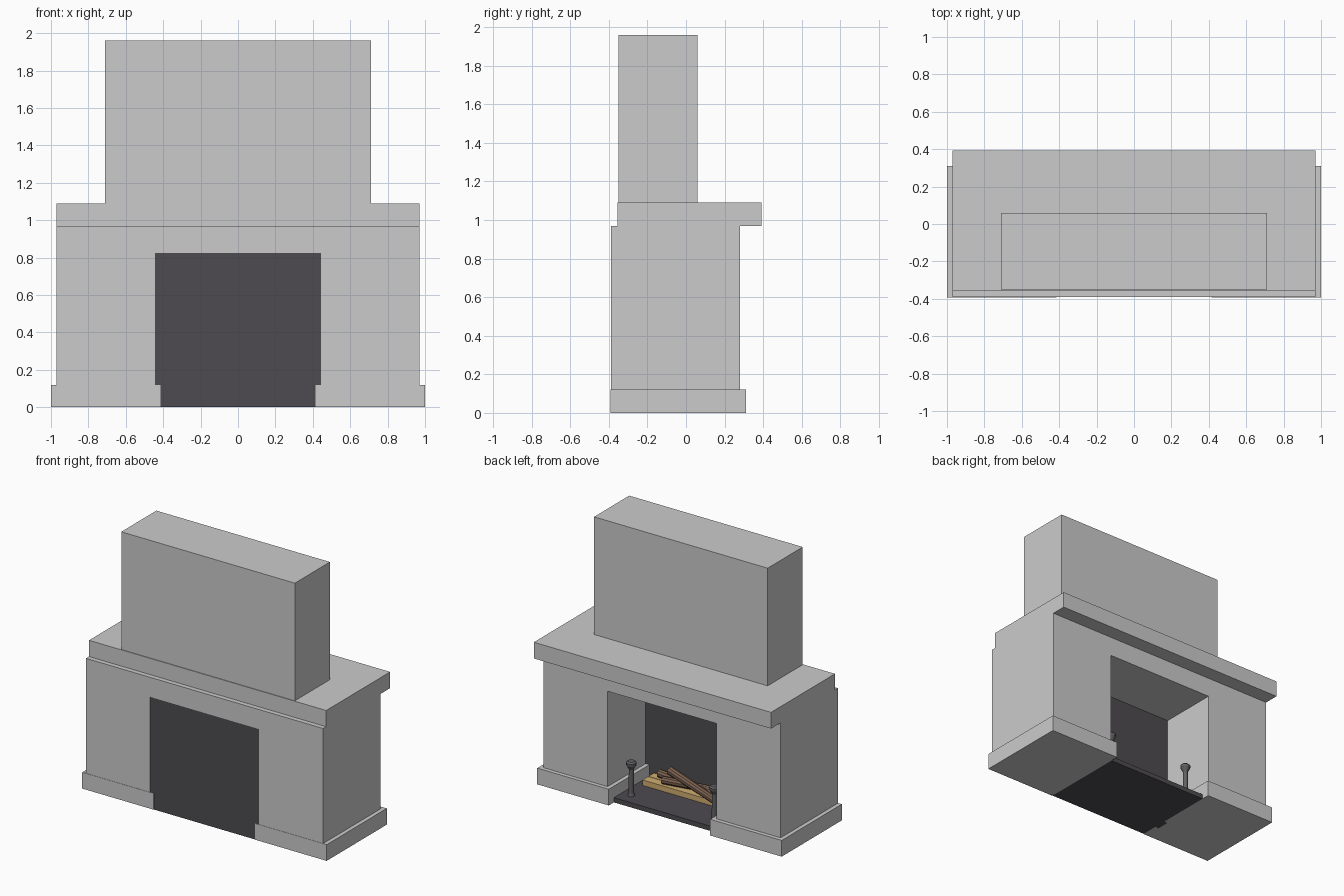
import bpy, bmesh, math
from mathutils import Vector

if "Cube" in bpy.data.objects:
    bpy.data.objects.remove(bpy.data.objects["Cube"])


def material(name, rgb):
    m = bpy.data.materials.new(name)
    m.diffuse_color = (*rgb, 1)
    m.use_nodes = True
    m.node_tree.nodes["Principled BSDF"].inputs["Base Color"].default_value = m.diffuse_color
    return m


charcoal = material("charcoal", (0.075, 0.07, 0.08))
iron = material("iron", (0.12, 0.12, 0.13))
pine = material("pine", (0.62, 0.42, 0.16))
bark = material("bark", (0.2, 0.12, 0.08))


def finish(name, bm, mat=None):
    bmesh.ops.recalc_face_normals(bm, faces=bm.faces)
    me = bpy.data.meshes.new(name)
    bm.to_mesh(me)
    bm.free()
    ob = bpy.data.objects.new(name, me)
    bpy.context.collection.objects.link(ob)
    if mat:
        me.materials.append(mat)
    return ob


def box(name, x, y, z, mat=None):
    bm = bmesh.new()
    bmesh.ops.create_cube(bm, size=1)
    for v in bm.verts:
        v.co = Vector([(lo + hi) / 2 + c * (hi - lo)
                       for c, (lo, hi) in zip(v.co, (x, y, z))])
    return finish(name, bm, mat)


def log(name, start, end, radius):
    a, b = Vector(start), Vector(end)
    bm = bmesh.new()
    bmesh.ops.create_cone(bm, cap_ends=True, segments=10, radius1=radius,
                          radius2=radius * 0.9, depth=(b - a).length)
    ob = finish(name, bm, bark)
    ob.rotation_mode = 'QUATERNION'
    ob.rotation_quaternion = (b - a).to_track_quat('Z', 'Y')
    ob.location = (a + b) / 2
    return ob


def lathe(name, profile, loc, mat, steps=12):
    bm = bmesh.new()
    vs = [bm.verts.new((r, 0, z)) for r, z in profile]
    es = [bm.edges.new(p) for p in zip(vs, vs[1:])]
    bmesh.ops.spin(bm, geom=vs + es, cent=(0, 0, 0), axis=(0, 0, 1),
                   angle=math.tau, steps=steps)
    bmesh.ops.remove_doubles(bm, verts=bm.verts, dist=1e-5)
    ob = finish(name, bm, mat)
    ob.location = loc
    return ob


# Stone surround: arch-shaped profile pulled along y
bm = bmesh.new()
outline = [(-0.97, 0), (-0.97, 0.97), (0.97, 0.97), (0.97, 0),
           (0.445, 0), (0.445, 0.825), (-0.445, 0.825), (-0.445, 0)]
face = bm.faces.new([bm.verts.new((x, -0.39, z)) for x, z in outline])
ext = bmesh.ops.extrude_face_region(bm, geom=[face], use_keep_orig=True)
moved = [g for g in ext["geom"] if isinstance(g, bmesh.types.BMVert)]
bmesh.ops.translate(bm, verts=moved, vec=(0, 0.67, 0))
finish("surround", bm)

# Mantel shelf and chimney breast
box("mantel_shelf", (-0.97, 0.97), (-0.355, 0.392), (0.97, 1.09))
box("chimney_breast", (-0.71, 0.71), (-0.35, 0.06), (1.09, 1.96))

# Firebox back and hearth floor
box("firebox_back", (-0.445, 0.445), (-0.389, -0.165), (0, 0.825), charcoal)
box("hearth_floor", (-0.415, 0.415), (-0.385, 0.25), (0, 0.035), charcoal)

# Plinths and andirons, one per side
andiron_profile = [(0, 0), (0.024, 0), (0.019, 0.02), (0.017, 0.195),
                   (0.034, 0.225), (0.036, 0.245), (0.024, 0.255), (0, 0.257)]
for side, s in (("left", -1), ("right", 1)):
    box(f"plinth_{side}", sorted((s * 0.415, s * 1.0)), (-0.392, 0.31), (0, 0.12))
    lathe(f"andiron_{side}", andiron_profile, (s * 0.34, 0.153, 0.035), iron)

# Timber bed of two planks with logs stacked on it
for i, y in enumerate((-0.155, -0.085)):
    box(f"plank_{i + 1}", (-0.37, 0.37), (y, y + 0.065), (0.035, 0.075), pine)
log("log_back", (0.3, -0.12, 0.105), (-0.26, -0.06, 0.105), 0.03)
log("log_front", (0.22, -0.045, 0.105), (-0.3, -0.115, 0.115), 0.028)
log("log_top", (0.2, -0.1, 0.16), (-0.25, 0.02, 0.105), 0.03)
